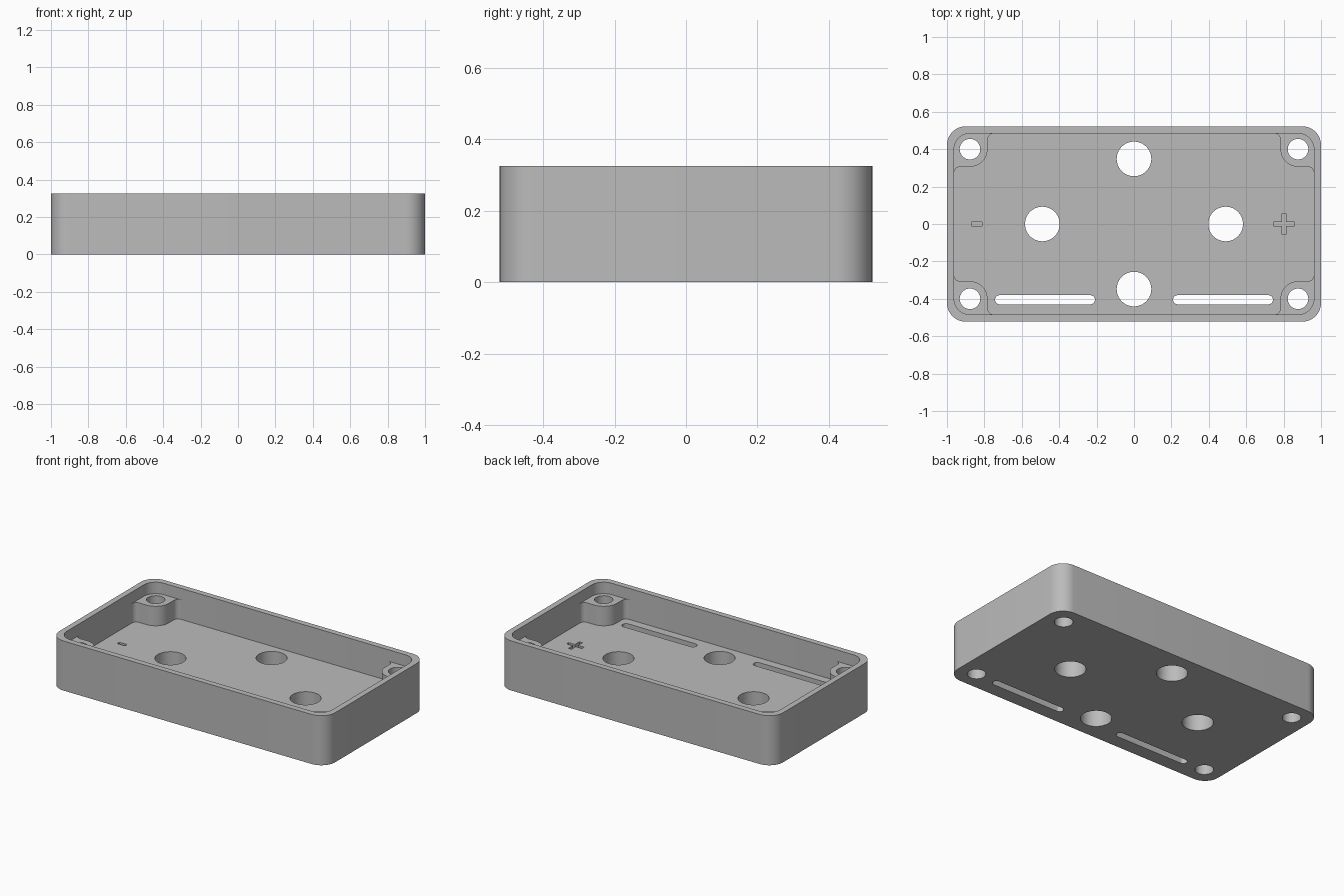
import bpy, bmesh, math
from mathutils import Vector

if "Cube" in bpy.data.objects:
    bpy.data.objects.remove(bpy.data.objects["Cube"], do_unlink=True)

GREY = (0.5, 0.5, 0.5, 1)
HEIGHT, FLOOR, BOSS_TOP, ABOVE = 0.325, 0.122, 0.25, 0.4
HALF_X, HALF_Y = 1.0, 0.522
IN_X, IN_Y = 0.962, 0.484
SCREW_X, SCREW_Y, BOSS_R = 0.877, 0.4, 0.094

grey = bpy.data.materials.new("grey_plastic")
grey.use_nodes = True
grey.diffuse_color = GREY
grey.node_tree.nodes["Principled BSDF"].inputs["Base Color"].default_value = GREY


def rounded(corners, steps=12):
    """Round each (x, y, radius) right-angled corner of a closed outline."""
    loop = []
    for i, (x, y, r) in enumerate(corners):
        p = Vector((x, y))
        if r == 0:
            loop.append(p)
            continue
        a = (Vector(corners[i - 1][:2]) - p).normalized()
        b = (Vector(corners[(i + 1) % len(corners)][:2]) - p).normalized()
        centre = p + (a + b) * r
        for k in range(steps + 1):
            t = math.pi / 2 * k / steps
            loop.append(centre - b * r * math.cos(t) - a * r * math.sin(t))
    return loop


def rectangle(cx, cy, hx, hy, r=0):
    return rounded([(cx + hx, cy + hy, r), (cx - hx, cy + hy, r),
                    (cx - hx, cy - hy, r), (cx + hx, cy - hy, r)])


def circle(cx, cy, r, sides=48):
    return [Vector((cx + r * math.cos(2 * math.pi * k / sides),
                    cy + r * math.sin(2 * math.pi * k / sides))) for k in range(sides)]


def four_way(quarter):
    """Mirror a quarter outline, given counter-clockwise, into all quadrants."""
    out = []
    for sx, sy in ((1, 1), (-1, 1), (-1, -1), (1, -1)):
        part = quarter if sx * sy > 0 else quarter[::-1]
        out += [(x * sx, y * sy, r) for x, y, r in part]
    return out


def prism(name, loop, z0, z1):
    bm = bmesh.new()
    face = bm.faces.new([bm.verts.new((p.x, p.y, z0)) for p in loop])
    grown = bmesh.ops.extrude_face_region(bm, geom=[face])["geom"]
    top = [v for v in grown if isinstance(v, bmesh.types.BMVert)]
    bmesh.ops.translate(bm, verts=top, vec=(0, 0, z1 - z0))
    bmesh.ops.remove_doubles(bm, verts=bm.verts, dist=1e-5)
    bmesh.ops.recalc_face_normals(bm, faces=bm.faces)
    mesh = bpy.data.meshes.new(name)
    bm.to_mesh(mesh)
    bm.free()
    obj = bpy.data.objects.new(name, mesh)
    bpy.context.collection.objects.link(obj)
    mesh.materials.append(grey)
    return obj


# Outer tray block
tray = prism("tray", rectangle(0, 0, HALF_X, HALF_Y, 0.1), 0, HEIGHT)


def cut(name, loop, z0, z1):
    cutter = prism(name, loop, z0, z1)
    cutter.hide_render = True
    mod = tray.modifiers.new(name, "BOOLEAN")
    mod.operation, mod.solver, mod.object = "DIFFERENCE", "EXACT", cutter
    bpy.context.view_layer.objects.active = tray
    bpy.ops.object.modifier_apply(modifier=mod.name)
    bpy.data.objects.remove(cutter, do_unlink=True)


# Cavity: full above the corner bosses, notched around them below
bx, by = SCREW_X - BOSS_R, SCREW_Y - BOSS_R
cut("upper_cavity", rectangle(0, 0, IN_X, IN_Y, 0.085), BOSS_TOP, ABOVE)
notched = four_way([(IN_X, by, 0.033), (bx, by, BOSS_R), (bx, IN_Y, 0.033)])
cut("lower_cavity", rounded(notched), FLOOR, ABOVE)

# Screw holes through the bosses
for sx in (-1, 1):
    for sy in (-1, 1):
        cut("screw_hole", circle(sx * SCREW_X, sy * SCREW_Y, 0.055), -0.1, ABOVE)

# Four large floor holes and two front slots
for x, y in ((-0.49, 0), (0.49, 0), (0, 0.348), (0, -0.348)):
    cut("floor_hole", circle(x, y, 0.0925, 64), -0.1, ABOVE)
for sx in (-1, 1):
    cut("slot", rectangle(sx * 0.476, -0.405, 0.267, 0.0245, 0.0244), -0.1, ABOVE)

# Engraved polarity marks
mark = 0.011
cross = four_way([(0.056, mark, 0), (mark, mark, 0), (mark, 0.056, 0)])
cut("plus_mark", [Vector((x + 0.802, y)) for x, y, r in cross], FLOOR - 0.04, ABOVE)
cut("minus_mark", rectangle(-0.84, 0, 0.028, mark), FLOOR - 0.04, ABOVE)

# Smooth the rounded walls, keep the rims crisp
bpy.ops.object.select_all(action="DESELECT")
tray.select_set(True)
bpy.context.view_layer.objects.active = tray
bpy.ops.object.shade_smooth_by_angle(angle=math.radians(30))
